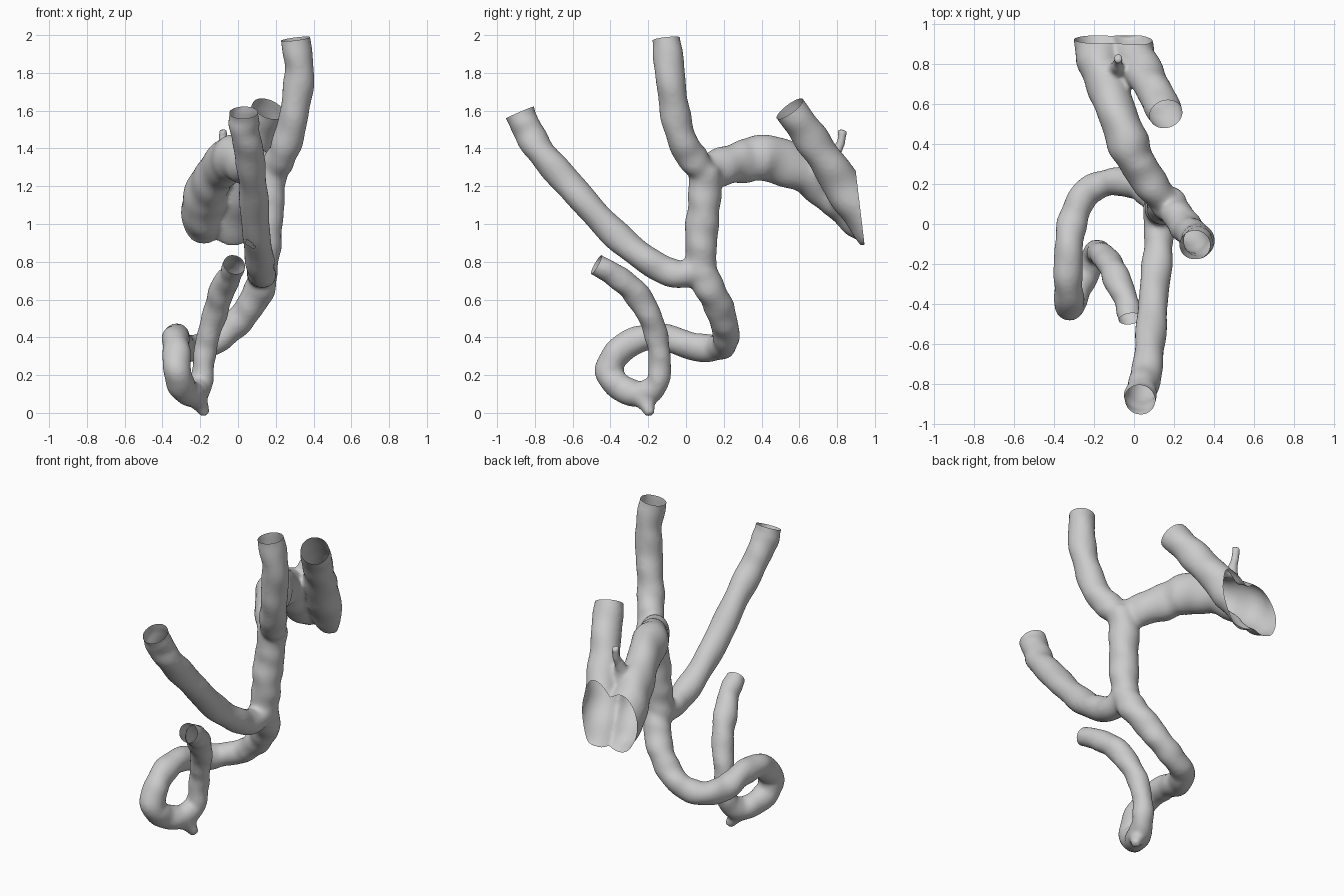
import bpy, bmesh, math
from mathutils import Vector, Quaternion

if "Cube" in bpy.data.objects:
    bpy.data.objects.remove(bpy.data.objects["Cube"])

bm = bmesh.new()
cuts = []      # (point, outward direction, reach) for every open end
SEG = 20


def spline(pts, steps=8):
    """Catmull-Rom through 4D points (x, y, z, radius)."""
    p = [Vector(q) for q in pts]
    p = [2 * p[0] - p[1]] + p + [2 * p[-1] - p[-2]]
    out = []
    for i in range(1, len(p) - 2):
        a, b, c, d = p[i - 1:i + 3]
        for s in range(steps):
            t = s / steps
            out.append(0.5 * (2 * b + (c - a) * t + (2 * a - 5 * b + 4 * c - d) * t * t
                              + (3 * b - a - 3 * c + d) * t ** 3))
    return out + [p[-2]]


def tube(pts, open_end=True, zs=1.0, lump=0.04):
    """Closed tube; an open end is run on a little and trimmed later."""
    path = spline(pts)
    if open_end:
        end, d = path[-1].xyz, (path[-1].xyz - path[-2].xyz).normalized()
        r = path[-1].w
        cuts.append((end, d, r * 1.3 + 0.07))
        path.append(Vector((*(end + d * 0.06), r)))
    rings, prev, u = [], None, None
    for i, q in enumerate(path):
        c = q.xyz
        d = (path[min(i + 1, len(path) - 1)].xyz - path[max(i - 1, 0)].xyz).normalized()
        if prev is None:
            u = d.orthogonal().normalized()
        else:
            u = prev.rotation_difference(d) @ u
        prev = d
        ring = []
        for k in range(SEG):
            a = 2 * math.pi * k / SEG
            r = q.w * (1 + lump * math.sin(0.55 * i + 2 * a) + lump * 0.6 * math.sin(0.9 * i))
            o = Quaternion(d, a) @ u * r
            o.z *= zs
            ring.append(bm.verts.new(c + o))
        rings.append(ring)
    for a, b in zip(rings, rings[1:]):
        for k in range(SEG):
            j = (k + 1) % SEG
            bm.faces.new((a[k], a[j], b[j], b[k]))
    bm.faces.new(rings[0][::-1])
    bm.faces.new(rings[-1])


# central trunk
tube([(.18, .10, 1.30, .085), (.16, .10, 1.15, .088), (.15, .085, 1.0, .088),
      (.14, .08, .86, .085), (.125, .075, .73, .08)], open_end=False)
# upright branch
tube([(.17, .11, 1.25, .075), (.215, .05, 1.33, .08), (.26, -.015, 1.43, .08),
      (.30, -.06, 1.60, .079), (.325, -.085, 1.80, .08), (.305, -.105, 1.98, .078)])
# thick rear branch, taller than wide
tube([(.18, .08, 1.24, .075), (.10, .18, 1.30, .085), (.02, .30, 1.33, .092),
      (-.035, .42, 1.35, .104), (-.10, .60, 1.29, .098), (-.155, .75, 1.2, .108),
      (-.18, .88, 1.10, .118), (-.19, 1.02, 1.0, .12)], open_end=False, zs=1.22)
# rear side branch, merging into a wide mouth
tube([(-.03, 1.02, .95, .11), (-.01, .88, 1.13, .108), (.05, .76, 1.31, .095),
      (.11, .65, 1.47, .09), (.16, .55, 1.61, .088)])
# small twig on the rear branch
tube([(-.09, .76, 1.26, .06), (-.085, .785, 1.36, .035), (-.08, .82, 1.43, .024),
      (-.08, .83, 1.50, .026)], open_end=False)
# long front branch
tube([(.125, .08, .75, .08), (.125, -.05, .735, .075), (.115, -.2, .805, .076),
      (.095, -.4, .97, .076), (.08, -.6, 1.19, .077), (.06, -.76, 1.37, .078),
      (.035, -.84, 1.5, .08), (.03, -.88, 1.59, .08)])
# lower looping branch
tube([(.13, .075, .76, .08), (.12, .12, .67, .082), (.06, .175, .56, .078),
      (-.02, .205, .46, .074), (-.12, .21, .38, .07), (-.235, .16, .345, .072),
      (-.30, .04, .35, .075), (-.325, -.1, .395, .073), (-.33, -.25, .39, .073),
      (-.325, -.37, .31, .075), (-.32, -.405, .21, .075), (-.29, -.34, .13, .072),
      (-.235, -.23, .10, .07), (-.195, -.15, .16, .062), (-.18, -.14, .28, .06),
      (-.16, -.155, .40, .062), (-.12, -.20, .53, .066), (-.085, -.28, .65, .07),
      (-.04, -.38, .73, .062), (-.02, -.475, .785, .06)])
# pointed stub under the loop
tube([(-.23, -.24, .09, .065), (-.20, -.21, .045, .045), (-.17, -.19, -.012, .025)],
     open_end=False, lump=0)

bmesh.ops.recalc_face_normals(bm, faces=bm.faces)
mesh = bpy.data.meshes.new("branching_vessel")
bm.to_mesh(mesh)
bm.free()
vessel = bpy.data.objects.new("branching_vessel", mesh)
bpy.context.collection.objects.link(vessel)

# fuse the tubes and soften the junctions
rem = vessel.modifiers.new("fuse", 'REMESH')
rem.mode = 'VOXEL'
rem.voxel_size = 0.012
rem.use_smooth_shade = True
sm = vessel.modifiers.new("soften", 'SMOOTH')
sm.factor = 0.5
sm.iterations = 10
dg = bpy.context.evaluated_depsgraph_get()
fused = bpy.data.meshes.new_from_object(vessel.evaluated_get(dg))
vessel.modifiers.clear()
vessel.data = fused

# trim the ends open
bm = bmesh.new()
bm.from_mesh(fused)


def trim(co, no, inside):
    faces = [f for f in bm.faces if inside(f.calc_center_median())]
    geom = set(faces)
    for f in faces:
        geom.update(f.verts)
        geom.update(f.edges)
    bmesh.ops.bisect_plane(bm, geom=list(geom), plane_co=co, plane_no=no, clear_outer=True)


for co, no, reach in cuts:
    trim(co, no, lambda c: (c - co).length < reach)
trim(Vector((0, .92, 1.1)), Vector((0, 1, .12)).normalized(), lambda c: c.y > .8)

for f in bm.faces:
    f.smooth = True
bm.to_mesh(fused)
bm.free()
